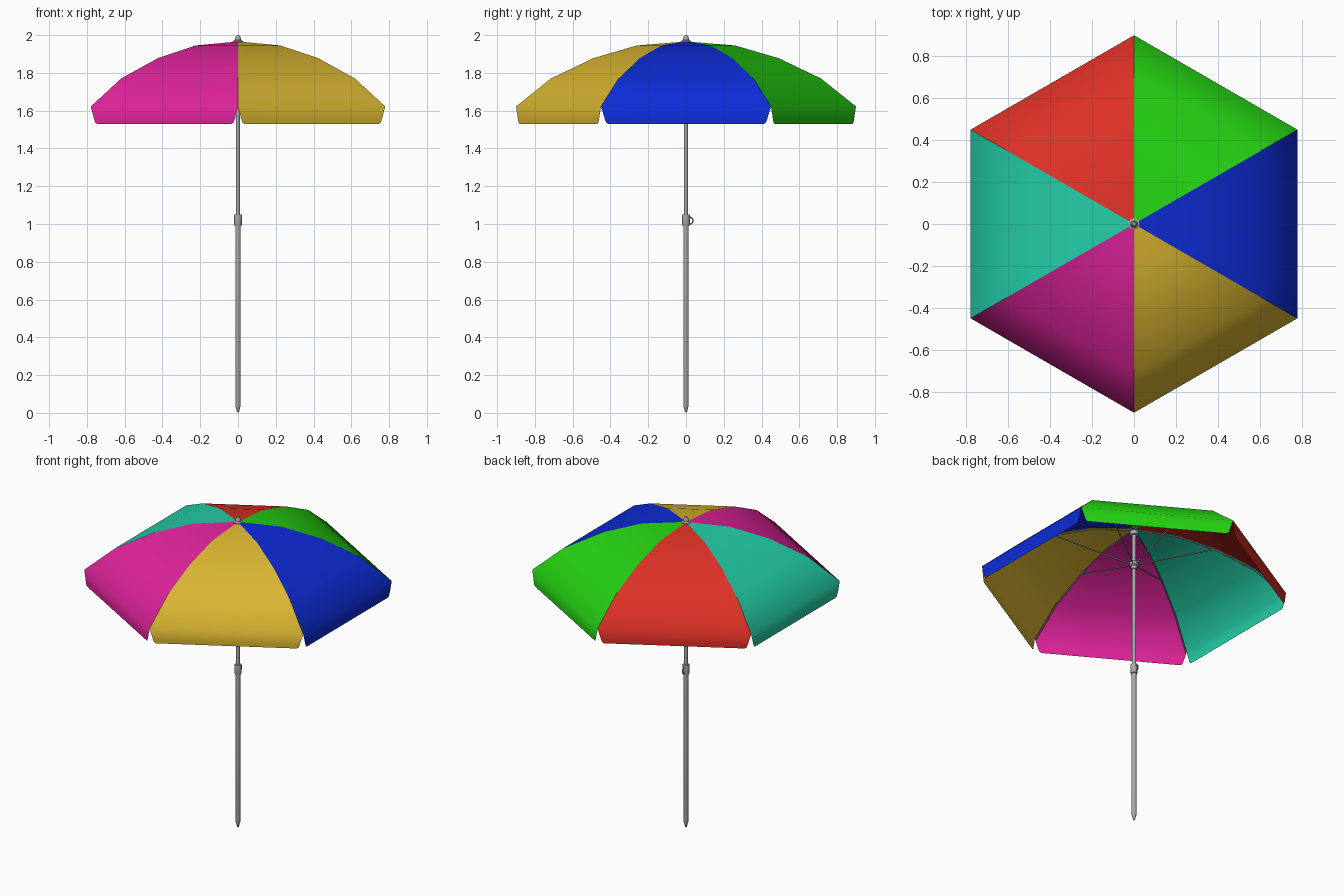
import bpy, bmesh
from math import cos, sin, pi, radians
from mathutils import Vector

cube = bpy.data.objects.get("Cube")
if cube:
    bpy.data.objects.remove(cube, do_unlink=True)


def material(name, rgb):
    m = bpy.data.materials.new(name)
    m.use_nodes = True
    m.diffuse_color = (*rgb, 1)
    m.node_tree.nodes["Principled BSDF"].inputs["Base Color"].default_value = (*rgb, 1)
    return m


metal = material("grey_metal", (0.4, 0.4, 0.4))
panel_colours = [
    material("blue_cloth", (0.004, 0.025, 0.68)),
    material("green_cloth", (0.018, 0.65, 0.006)),
    material("red_cloth", (0.72, 0.03, 0.019)),
    material("teal_cloth", (0.017, 0.62, 0.39)),
    material("magenta_cloth", (0.74, 0.017, 0.33)),
    material("yellow_cloth", (0.69, 0.46, 0.03)),
]


def make_object(name, bm, mat, angle):
    bmesh.ops.recalc_face_normals(bm, faces=bm.faces)
    mesh = bpy.data.meshes.new(name)
    bm.to_mesh(mesh)
    bm.free()
    mesh.materials.append(mat)
    obj = bpy.data.objects.new(name, mesh)
    bpy.context.collection.objects.link(obj)
    bpy.ops.object.select_all(action='DESELECT')
    obj.select_set(True)
    bpy.context.view_layer.objects.active = obj
    bpy.ops.object.shade_smooth_by_angle(angle=radians(angle))
    return obj


def lathe(name, profile, sides=16):
    """Spin a (radius, height) profile around the pole axis."""
    bm = bmesh.new()
    verts = [bm.verts.new((r, 0, z)) for r, z in profile]
    edges = [bm.edges.new(pair) for pair in zip(verts, verts[1:])]
    bmesh.ops.spin(bm, geom=verts + edges, cent=(0, 0, 0), axis=(0, 0, 1),
                   angle=2 * pi, steps=sides, use_duplicate=False)
    bmesh.ops.remove_doubles(bm, verts=bm.verts, dist=0.0002)
    return make_object(name, bm, metal, 40)


def rod(name, points, radius):
    """Thin round wire through the points."""
    curve = bpy.data.curves.new(name, 'CURVE')
    curve.dimensions = '3D'
    curve.bevel_depth = radius
    curve.bevel_resolution = 1
    curve.use_fill_caps = True
    spline = curve.splines.new('POLY')
    spline.points.add(len(points) - 1)
    for point, co in zip(spline.points, points):
        point.co = (*co, 1)
    curve.materials.append(metal)
    obj = bpy.data.objects.new(name, curve)
    bpy.context.collection.objects.link(obj)


def polar(r, degrees, z):
    a = radians(degrees)
    return Vector((r * cos(a), r * sin(a), z))


# Canopy: rib profile, then the hanging valance as (radius, height, corner inset)
RIB = [(0.015, 1.965), (0.26, 1.945), (0.49, 1.878), (0.715, 1.77), (0.9, 1.622)]
ROWS = [(r, z, 0) for r, z in RIB] + [(0.9, 1.55, 0.022), (0.9, 1.535, 0.029), (0.9, 1.53, 0.04)]
COLUMNS = 6


def canopy_panel(index, mat):
    bm = bmesh.new()
    grid = []
    for r, z, inset in ROWS:
        a, b = polar(r, index * 60 - 30, z), polar(r, index * 60 + 30, z)
        step = (b - a).normalized() * inset
        a, b = a + step, b - step
        grid.append([bm.verts.new(a.lerp(b, i / COLUMNS)) for i in range(COLUMNS + 1)])
    for top, low in zip(grid, grid[1:]):
        for i in range(COLUMNS):
            bm.faces.new((top[i], low[i], low[i + 1], top[i + 1]))
    make_object("canopy_panel_" + mat.name.split("_")[0], bm, mat, 80)


for i, mat in enumerate(panel_colours):
    canopy_panel(i, mat)

# Ribs under the seams and struts rising from the sliding hub
for i in range(6):
    angle = i * 60 + 30
    rod(f"rib_{i + 1}", [polar(r * 0.99, angle, z - 0.009) for r, z in RIB], 0.004)
    rod(f"strut_{i + 1}", [polar(0.02, angle, 1.725), polar(0.47, angle, 1.872)], 0.004)

# Pole in two telescoping parts, with a pointed foot
lathe("lower_pole", [(0, 0), (0.005, 0.005), (0.0145, 0.04), (0.0145, 1.0), (0, 1.0)])
lathe("upper_pole", [(0, 0.98), (0.0115, 0.98), (0.0115, 1.965), (0, 1.965)])

# Hubs and top finial
lathe("sliding_hub", [(0.011, 1.69), (0.018, 1.69), (0.018, 1.71), (0.027, 1.715),
                      (0.027, 1.735), (0.018, 1.74), (0.011, 1.74)])
lathe("top_hub", [(0.011, 1.92), (0.025, 1.92), (0.025, 1.945), (0.011, 1.945)])
lathe("finial", [(0, 1.955), (0.026, 1.958), (0.026, 1.968), (0.016, 1.974),
                 (0.014, 1.988), (0.009, 1.997), (0, 2.0)])

# Locking collar with its pull ring on the back
lathe("locking_collar", [(0.011, 0.99), (0.019, 0.99), (0.02, 0.994), (0.02, 1.046),
                         (0.019, 1.05), (0.011, 1.05)])
ring = [(0, 0.02 + 0.017 * sin(t * pi / 10), 1.018 + 0.018 * cos(t * pi / 10)) for t in range(11)]
rod("collar_pull_ring", ring, 0.004)
